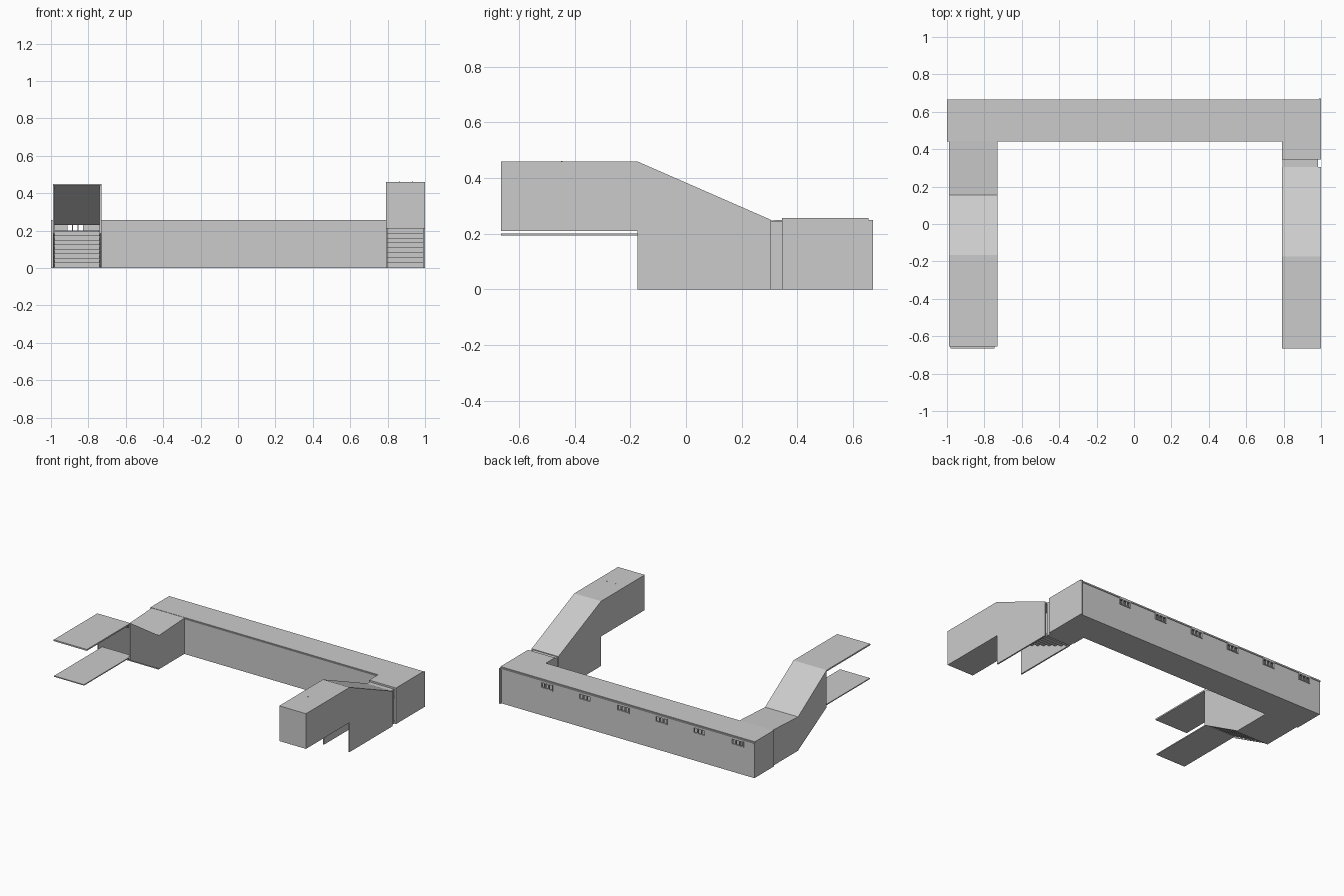
import bpy, bmesh

if "Cube" in bpy.data.objects:
    bpy.data.objects.remove(bpy.data.objects["Cube"])

T = 0.01  # sheet thickness


def extrude(name, profile, x0, x1):
    """Extrude a (y, z) outline from x0 to x1."""
    bm = bmesh.new()
    face = bm.faces.new([bm.verts.new((x0, y, z)) for y, z in profile])
    new = bmesh.ops.extrude_face_region(bm, geom=[face])["geom"]
    verts = [v for v in new if isinstance(v, bmesh.types.BMVert)]
    bmesh.ops.translate(bm, verts=verts, vec=(x1 - x0, 0, 0))
    bmesh.ops.recalc_face_normals(bm, faces=bm.faces)
    mesh = bpy.data.meshes.new(name)
    bm.to_mesh(mesh)
    bm.free()
    ob = bpy.data.objects.new(name, mesh)
    bpy.context.collection.objects.link(ob)
    return ob


def box(name, x, y, z):
    return extrude(name, [(y[0], z[0]), (y[1], z[0]), (y[1], z[1]), (y[0], z[1])], *x)


def sheet(name, path, x0, x1, t=T):
    """Thin plate whose top follows a (y, z) path."""
    return extrude(name, path + [(y, z - t) for y, z in reversed(path)], x0, x1)


def stairs(name, x0, x1, y0, z0, y1, z1, n):
    """Zigzag sheet of steps going down from (y0, z0) to (y1, z1)."""
    dy, dz = (y1 - y0) / n, (z0 - z1) / n
    top = []
    for i in range(n):
        top += [(y0 + i * dy, z0 - i * dz), (y0 + (i + 1) * dy, z0 - i * dz)]
    top.append((y1, z1))
    t = 0.004
    under = [(y - t, z - t) for y, z in reversed(top)]
    return extrude(name, top + under, x0, x1)


# main corridor
box("corridor_floor", (-1, 1), (0.44, 0.66), (0, T))
box("corridor_roof", (-1, 1), (0.445, 0.655), (0.245, 0.257))
box("corridor_roof_ledge", (-1, 1), (0.64, 0.665), (0.24, 0.25))
box("corridor_front_wall", (-0.73, 0.79), (0.44, 0.45), (0, 0.25))
box("corridor_left_end", (-1, -0.99), (0.44, 0.66), (0, 0.25))
box("corridor_right_end", (0.99, 1), (0.345, 0.672), (0, 0.25))

# back wall with six window openings
W0, W1, HALF = 0.195, 0.24, 0.047
box("back_wall_lower", (-1, 1), (0.65, 0.66), (0, W0))
box("back_wall_upper", (-1, 1), (0.65, 0.66), (W1, 0.25))
centres = [-0.87 + 0.3 * i for i in range(6)]
edges = [-1] + [e for c in centres for e in (c - HALF, c + HALF)] + [1]
for a, b in zip(edges[::2], edges[1::2]):
    box("back_wall_pier", (a, b), (0.65, 0.66), (W0, W1))
for c in centres:
    for k in range(4):
        x = c - HALF + k * (2 * HALF - 0.006) / 3
        box("window_bar", (x, x + 0.006), (0.652, 0.665), (W0, W1))
    for z in (W0, W1 - 0.006):
        box("window_rail", (c - HALF, c + HALF), (0.652, 0.665), (z, z + 0.006))

# corner block towards the right arm
box("corner_floor", (0.79, 1), (0.345, 0.44), (0, T))
box("corner_roof", (0.79, 1), (0.345, 0.445), (0.245, 0.257))
box("corner_inner_wall", (0.79, 0.80), (0.345, 0.45), (0, 0.25))

# narrow joint between corner and right arm
box("joint_floor", (0.795, 0.985), (0.305, 0.345), (0, T))
box("joint_roof", (0.795, 0.985), (0.305, 0.345), (0.235, 0.245))
for x in (0.795, 0.977):
    box("joint_wall", (x, x + 0.008), (0.305, 0.345), (0, 0.245))

# right arm: closed upper box with a covered stair
wall = [(-0.665, 0.21), (-0.175, 0.21), (-0.175, 0), (0.305, 0),
        (0.305, 0.25), (-0.175, 0.46), (-0.665, 0.46)]
for x in (0.79, 0.99):
    extrude("right_arm_wall", wall, x, x + T)
sheet("right_arm_roof", [(-0.665, 0.46), (-0.175, 0.46), (0.305, 0.25)], 0.79, 1)
box("right_arm_floor", (0.79, 1), (-0.665, -0.175), (0.21, 0.22))
box("right_arm_end", (0.79, 1), (-0.665, -0.655), (0.21, 0.46))
stairs("right_stairs", 0.80, 0.99, -0.175, 0.215, 0.29, 0.005, 8)
for x in (0.86, 0.93):
    box("roof_stud", (x, x + 0.006), (-0.45, -0.444), (0.46, 0.462))

# left arm: covered stair with open landing under a flat canopy
wall = [(0.445, 0), (0.16, 0), (-0.165, 0.185), (-0.165, 0.45), (0.155, 0.235), (0.445, 0.253)]
for x in (-0.99, -0.74):
    extrude("left_arm_wall", wall, x, x + T)
sheet("left_arm_roof", [(-0.655, 0.45), (-0.165, 0.45), (0.155, 0.24), (0.445, 0.255)], -0.99, -0.73)
box("left_passage_floor", (-0.99, -0.73), (0.15, 0.44), (0, T))
stairs("left_stairs", -0.98, -0.74, -0.165, 0.2, 0.16, 0.005, 8)
box("left_landing", (-0.98, -0.745), (-0.665, -0.165), (0.193, 0.2))
